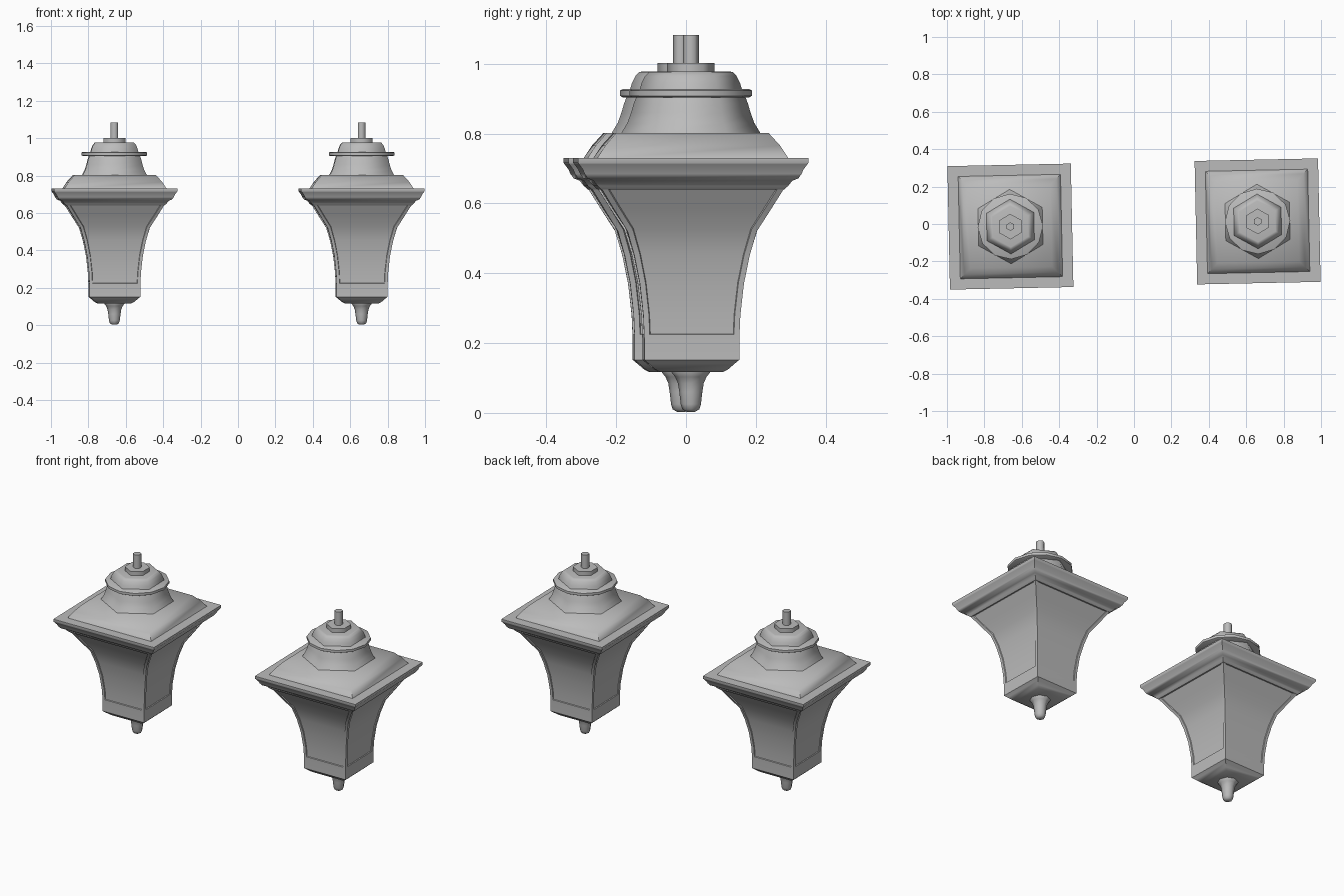
import bpy, bmesh
from math import radians, sin, cos, pi, sqrt
from mathutils import Matrix

cube = bpy.data.objects.get("Cube")
if cube:
    bpy.data.objects.remove(cube)

metal = bpy.data.materials.new("grey metal")
metal.use_nodes = True
grey = (0.5, 0.5, 0.5, 1)
metal.diffuse_color = grey
metal.node_tree.nodes["Principled BSDF"].inputs["Base Color"].default_value = grey

TILT = Matrix.Rotation(radians(1.2), 4, 'Z')


def turned(sides, profile):
    """Polygon rings stacked along z; a four-sided profile gives half widths."""
    bm = bmesh.new()
    start, scale = (pi / 4, sqrt(2)) if sides == 4 else (pi / 2, 1)
    rings = []
    for r, z in profile:
        ring = []
        for i in range(sides):
            a = start + 2 * pi * i / sides
            ring.append(bm.verts.new((r * scale * cos(a), r * scale * sin(a), z)))
        rings.append(ring)
    for low, high in zip(rings, rings[1:]):
        for i in range(sides):
            j = (i + 1) % sides
            bm.faces.new((low[i], low[j], high[j], high[i]))
    bm.faces.new(rings[0][::-1])
    bm.faces.new(rings[-1])
    return bm


def add_part(name, bm, x, angle):
    mesh = bpy.data.meshes.new(name)
    bm.to_mesh(mesh)
    bm.free()
    mesh.materials.append(metal)
    mesh.shade_smooth()
    mesh.set_sharp_from_angle(angle=radians(angle))
    ob = bpy.data.objects.new(name, mesh)
    ob.matrix_world = TILT @ Matrix.Translation((x, 0, 0))
    bpy.context.collection.objects.link(ob)


def lantern_body():
    """Flared square body with a recessed panel on each side."""
    bm = turned(4, [(.136, .152), (.136, .208), (.139, .28), (.149, .37),
                    (.165, .45), (.185, .52), (.223, .58), (.26, .64), (.282, .675)])
    bm.normal_update()
    sides = {}
    for f in bm.faces:
        c = f.calc_center_median()
        if c.z > .21 and abs(f.normal.z) < .9:
            key = (round(f.normal.x * 2), 0) if abs(f.normal.x) > abs(f.normal.y) else (0, round(f.normal.y * 2))
            key = tuple((v > 0) - (v < 0) for v in key)
            sides.setdefault(key, []).append(f)
    for faces in sides.values():
        bmesh.ops.inset_region(bm, faces=faces, thickness=.016, use_even_offset=True)
        bmesh.ops.inset_region(bm, faces=faces, thickness=.002, depth=-.005, use_even_offset=True)
    return bm


# name, sides, sharp angle, profile of (size, height)
PARTS = [
    ("finial", 8, 65, [(.012, .003), (.024, .01), (.029, .025), (.033, .06), (.037, .085),
                       (.045, .103), (.056, .117), (.056, .125)]),
    ("base_foot", 4, 40, [(.09, .117), (.105, .125), (.122, .14), (.136, .152)]),
    ("cornice", 4, 40, [(.262, .64), (.273, .65), (.285, .665), (.302, .672), (.311, .685),
                        (.316, .697), (.327, .712), (.33, .716), (.33, .73)]),
    ("roof", 4, 72, [(.275, .728), (.25, .766), (.218, .802)]),
    ("neck", 6, 65, [(.2, .8), (.182, .83), (.171, .86), (.164, .885), (.155, .908)]),
    ("collar_ring", 12, 50, [(.168, .904), (.175, .908), (.175, .923), (.168, .927)]),
    ("dome", 6, 65, [(.147, .925), (.141, .945), (.131, .965), (.12, .976), (.11, .978)]),
    ("top_nut", 6, 65, [(.068, .976), (.068, 1.002)]),
    ("stem", 6, 65, [(.023, 1.0), (.023, 1.083)]),
]

for side, x in (("left", .661), ("right", -.661)):
    for name, sides, angle, profile in PARTS:
        add_part(f"{side}_{name}", turned(sides, profile), x, angle)
    add_part(f"{side}_body", lantern_body(), x, 35)
